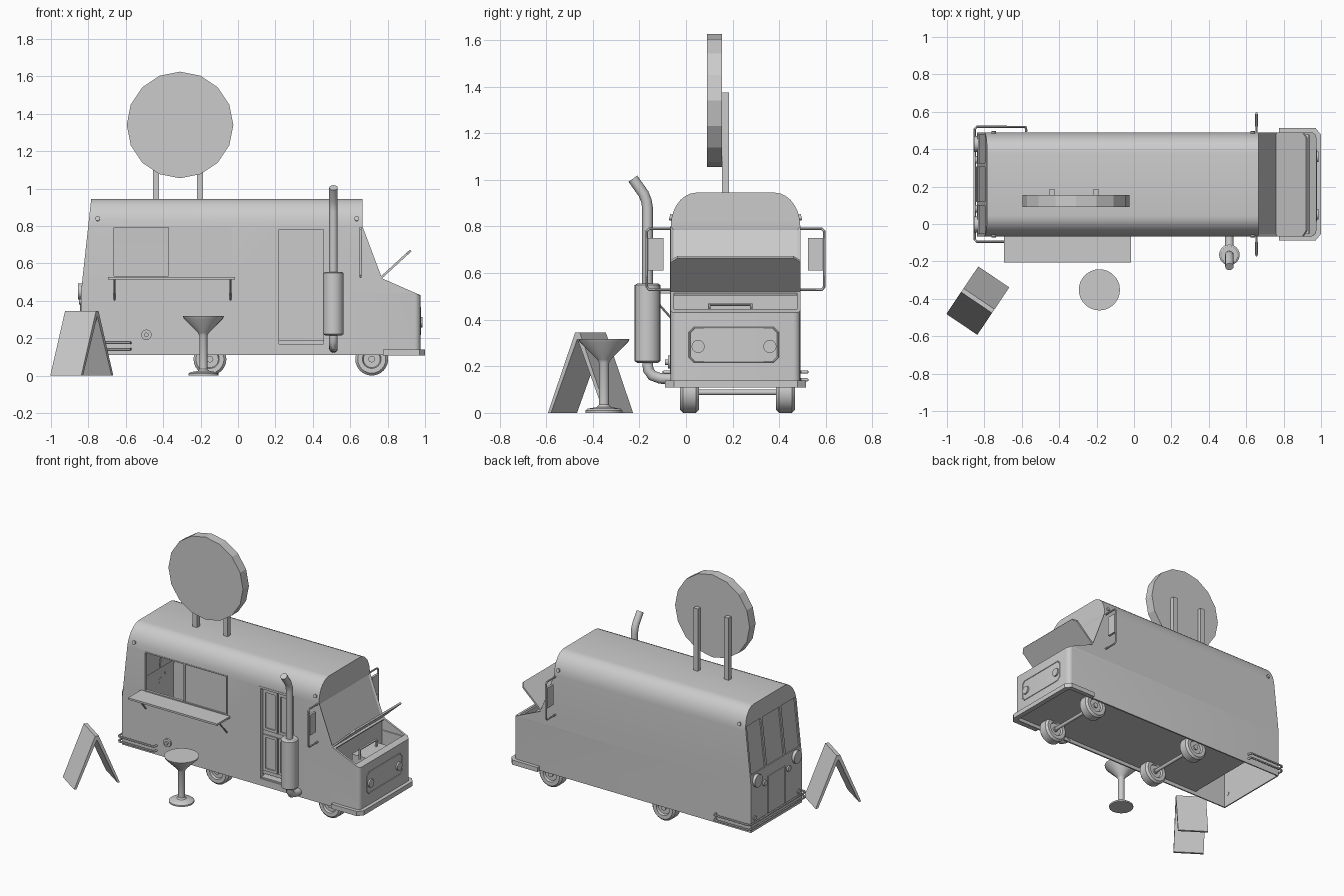
import bpy, bmesh, math
from mathutils import Matrix, Vector

if "Cube" in bpy.data.objects:
    bpy.data.objects.remove(bpy.data.objects["Cube"])

CY, HW = 0.2125, 0.278      # truck centre line and half width


def finish(name, bm):
    me = bpy.data.meshes.new(name)
    bmesh.ops.recalc_face_normals(bm, faces=bm.faces)
    bm.to_mesh(me)
    bm.free()
    ob = bpy.data.objects.new(name, me)
    bpy.context.collection.objects.link(ob)
    return ob


def box(name, lo, hi, tilt=0.0):
    bm = bmesh.new()
    lo, hi = Vector(lo), Vector(hi)
    m = (Matrix.Translation((lo + hi) / 2) @ Matrix.Rotation(tilt, 4, 'Y')
         @ Matrix.Diagonal((*(hi - lo), 1)))
    bmesh.ops.create_cube(bm, size=1, matrix=m)
    return finish(name, bm)


def cyl(name, p0, p1, r, n=20):
    p0, p1 = Vector(p0), Vector(p1)
    bm = bmesh.new()
    m = Matrix.Translation((p0 + p1) / 2) @ (p1 - p0).to_track_quat('Z', 'Y').to_matrix().to_4x4()
    bmesh.ops.create_cone(bm, cap_ends=True, segments=n, radius1=r, radius2=r,
                          depth=(p1 - p0).length, matrix=m)
    return finish(name, bm)


def lathe(name, prof, loc, n=24, axis='Z'):
    bm = bmesh.new()
    m = Matrix.Translation(loc)
    if axis == 'Y':
        m = m @ Matrix.Rotation(math.pi / 2, 4, 'X')
    rings = [[bm.verts.new(m @ Vector((r * math.cos(a), r * math.sin(a), z)))
              for a in (2 * math.pi * k / n for k in range(n))] for r, z in prof]
    for a, b in zip(rings, rings[1:]):
        for k in range(n):
            bm.faces.new((a[k], a[(k + 1) % n], b[(k + 1) % n], b[k]))
    bm.faces.new(rings[0])
    bm.faces.new(rings[-1])
    return finish(name, bm)


def prism(name, pts, depth, origin, u, v):
    u, v, o = Vector(u).normalized(), Vector(v).normalized(), Vector(origin)
    w = u.cross(v) * depth
    bm = bmesh.new()
    f = bm.faces.new([bm.verts.new(o + u * a + v * b) for a, b in pts])
    ext = bmesh.ops.extrude_face_region(bm, geom=[f], use_keep_orig=True)
    bmesh.ops.translate(bm, vec=w, verts=[g for g in ext['geom'] if isinstance(g, bmesh.types.BMVert)])
    return finish(name, bm)


def tube(name, pts, r, cyclic=False, res=3):
    cu = bpy.data.curves.new(name, 'CURVE')
    cu.dimensions = '3D'
    cu.bevel_depth, cu.bevel_resolution, cu.use_fill_caps = r, res, True
    sp = cu.splines.new('POLY')
    sp.points.add(len(pts) - 1)
    for p, q in zip(sp.points, pts):
        p.co = (*q, 1)
    sp.use_cyclic_u = cyclic
    ob = bpy.data.objects.new(name, cu)
    bpy.context.collection.objects.link(ob)
    bpy.ops.object.select_all(action='DESELECT')
    bpy.context.view_layer.objects.active = ob
    ob.select_set(True)
    bpy.ops.object.convert(target='MESH')


def frame(name, x0, x1, z0, z1, y0, y1, t):
    for tag, a, b, c, d in (('left', x0, x0 + t, z0, z1), ('right', x1 - t, x1, z0, z1),
                            ('bottom', x0 + t, x1 - t, z0, z0 + t), ('top', x0 + t, x1 - t, z1 - t, z1)):
        box(name + '_' + tag, (a, y0, c), (b, y1, d))


# body shell: half section (half width, rear x, front x, height)
def rear_x(z):
    return -0.84 + max(0, z - 0.44) * 0.055 / 0.505


sec = [(HW, 0.11, 0.975), (HW, 0.43, 0.975), (HW, 0.44, 0.952), (HW, 0.52, 0.77), (HW, 0.8, 0.665)]
for k in range(1, 8):
    a = math.pi / 2 * k / 7
    sec.append((HW - 0.11 + 0.11 * math.cos(a), 0.8 + 0.145 * math.sin(a), 0.665))
bm = bmesh.new()
rows = [[bm.verts.new((x, CY + s * h, z)) for s in (-1, 1) for x in (rear_x(z), xf)] for h, z, xf in sec]
hood = shield = None
for i, (p, q) in enumerate(zip(rows, rows[1:])):
    for a, b in ((0, 1), (1, 3), (3, 2), (2, 0)):
        f = bm.faces.new((p[a], p[b], q[b], q[a]))
        if (a, b) == (1, 3):
            hood = f if i == 2 else hood
            shield = f if i == 3 else shield
t = rows[-1]
bm.faces.new((t[0], t[1], t[3], t[2]))
bmesh.ops.recalc_face_normals(bm, faces=bm.faces)
bmesh.ops.inset_individual(bm, faces=[shield], thickness=0.018, depth=-0.008)
bmesh.ops.inset_individual(bm, faces=[hood], thickness=0.02)
bmesh.ops.delete(bm, geom=[hood], context='FACES')
edges = [e for e in bm.edges if abs(abs(e.verts[0].co.y - CY) - HW) < 1e-4
         and abs(e.verts[0].co.y - e.verts[1].co.y) < 1e-4
         and all(v.co.z < 0.435 for v in e.verts) and all(v.co.x > 0.9 for v in e.verts)]
bmesh.ops.bevel(bm, geom=edges, offset=0.03, segments=4, profile=0.5, affect='EDGES')
body = finish('truck_body', bm)
body.modifiers.new('wall', 'SOLIDIFY').thickness = 0.012

# openings: service window, door, three tilted rear windows
tilt = math.atan(0.055 / 0.505)
rear = [(-0.05, 0.1), (0.12, 0.305), (0.325, 0.475)]
cut = [box('window_cutter', (-0.67, -0.15, 0.525), (-0.035, 0.0, 0.8)),
       box('door_cutter', (0.205, -0.15, 0.145), (0.47, 0.0, 0.795))]
cut += [box('rear_cutter', (-0.865, a, 0.5), (-0.765, b, 0.83), tilt) for a, b in rear]
for c in cut:
    c.hide_render = True
    m = body.modifiers.new('cut', 'BOOLEAN')
    m.operation, m.solver, m.object = 'DIFFERENCE', 'EXACT', c
bpy.context.view_layer.objects.active = body
body.select_set(True)
for m in list(body.modifiers):
    bpy.ops.object.modifier_apply(modifier=m.name)
for c in cut:
    bpy.data.objects.remove(c)

for a, b in rear:
    box('rear_window_glass', (-0.807, a - 0.005, 0.495), (-0.801, b + 0.005, 0.835), tilt)

# floor, firewall and engine bay
box('floor', (-0.58, CY - HW + 0.01, 0.135), (0.96, CY + HW - 0.01, 0.145))
box('firewall', (0.755, CY - HW + 0.01, 0.14), (0.765, CY + HW - 0.01, 0.52))
box('engine', (0.80, 0.1, 0.14), (0.92, 0.33, 0.42))
tube('engine_pipe', [(0.86, 0.1, 0.4), (0.86, 0.1, 0.465), (0.86, 0.28, 0.465), (0.86, 0.28, 0.4)], 0.008)

# open hood lid
lid = [(0, -HW), (0.19, -HW), (0.217, -HW + 0.03), (0.217, HW - 0.03), (0.19, HW), (0, HW)]
prism('hood_lid', lid, 0.012, (0.768, CY, 0.518), (0.16, 0, 0.147), (0, 1, 0))

# front bumper, grille outline and headlights
out = [(0.775, -0.302), (0.97, -0.302), (1.0, -0.265), (1.0, 0.265), (0.97, 0.302), (0.775, 0.302)]
inn = [(0.775, 0.27), (0.95, 0.27), (0.965, 0.25), (0.965, -0.25), (0.95, -0.27), (0.775, -0.27)]
prism('front_bumper', out + inn, 0.032, (0, CY, 0.108), (1, 0, 0), (0, 1, 0))
gr = [(0.035, 0.22), (0.375, 0.22), (0.395, 0.24), (0.395, 0.345), (0.375, 0.365),
      (0.035, 0.365), (0.015, 0.345), (0.015, 0.24)]
tube('grille_trim', [(0.975, y, z) for y, z in gr], 0.004, True)
for y in (0.052, 0.36):
    cyl('headlight', (0.96, y, 0.285), (0.986, y, 0.285), 0.028)

# service window frame, sliding pane, counter and brackets
frame('window_frame', -0.67, -0.035, 0.525, 0.8, -0.068, -0.05, 0.008)
box('window_post', (-0.372, -0.066, 0.53), (-0.36, -0.05, 0.795))
box('sliding_pane', (-0.365, -0.06, 0.53), (-0.04, -0.055, 0.795))
box('counter', (-0.695, -0.207, 0.513), (-0.015, -0.06, 0.526))
for x in (-0.66, -0.04):
    tube('counter_bracket', [(x, -0.062, 0.405), (x, -0.16, 0.515)], 0.005)

# entry door in its recess
frame('door_frame', 0.205, 0.47, 0.145, 0.795, -0.068, -0.03, 0.014)
box('door_slab', (0.215, -0.04, 0.185), (0.46, -0.032, 0.785))
for x in (0.225, 0.342):
    for z0, z1 in ((0.21, 0.46), (0.49, 0.77)):
        frame('door_panel', x, x + 0.108, z0, z1, -0.048, -0.038, 0.018)
box('door_step', (0.215, -0.06, 0.15), (0.46, 0.05, 0.168))

# fuel cap and marker lights
cyl('fuel_cap', (-0.49, -0.06, 0.218), (-0.49, -0.078, 0.218), 0.028)
cyl('fuel_cap_knob', (-0.49, -0.07, 0.218), (-0.49, -0.09, 0.218), 0.012, 12)
for s in (-1, 1):
    for x in (-0.75, 0.635):
        cyl('marker_light', (x, CY + s * 0.26, 0.835), (x, CY + s * 0.283, 0.84), 0.013, 12)
    # tail lights
    cyl('tail_light', (-0.83, CY + s * 0.215, 0.45), (-0.856, CY + s * 0.215, 0.45), 0.043)
    cyl('reverse_light', (-0.83, CY + s * 0.13, 0.4), (-0.85, CY + s * 0.13, 0.4), 0.02, 16)
    cyl('low_reflector', (-0.83, CY + s * 0.24, 0.2), (-0.846, CY + s * 0.24, 0.2), 0.015, 12)
    # wing mirrors
    w = [(0.655, CY + s * d, z) for d, z in ((0.27, 0.79), (0.37, 0.79), (0.38, 0.78),
                                             (0.38, 0.54), (0.37, 0.528), (0.27, 0.528))]
    tube('mirror_bracket', w, 0.006)
    y0, y1 = sorted((CY + s * 0.31, CY + s * 0.376))
    box('mirror', (0.648, y0, 0.61), (0.664, y1, 0.75))
tube('rear_door_outline', [(-0.84, y, z) for y, z in ((0.12, 0.16), (0.12, 0.43), (0.305, 0.43), (0.305, 0.16))],
     0.004, True)

# rear tube bumper
for z in (0.142, 0.175):
    tube('rear_bumper_tube', [(-0.575, CY - 0.28, z), (-0.58, CY - 0.307, z), (-0.84, CY - 0.307, z),
                              (-0.852, CY - 0.295, z), (-0.852, CY + 0.295, z), (-0.84, CY + 0.307, z),
                              (-0.58, CY + 0.307, z), (-0.575, CY + 0.28, z)], 0.007)

# wheels
tyre = [(0.025, -0.025), (0.045, -0.025), (0.05, -0.04), (0.075, -0.041), (0.088, -0.028),
        (0.088, 0.028), (0.075, 0.041), (0.05, 0.04), (0.045, 0.025), (0.025, 0.025)]
for x in (-0.15, 0.715):
    for y in (0.015, 0.427):
        lathe('wheel', tyre, (x, y, 0.088), 24, 'Y')
        cyl('wheel_hub', (x, y - 0.035, 0.088), (x, y + 0.035, 0.088), 0.018, 12)
    cyl('axle', (x, 0.03, 0.088), (x, 0.41, 0.088), 0.012, 12)

# exhaust stack
X, Y = 0.51, -0.165
lathe('muffler', [(0.045, 0.215), (0.055, 0.222), (0.055, 0.548), (0.045, 0.555)], (X, Y, 0))
tube('exhaust_pipe', [(X, -0.05, 0.145), (X, -0.11, 0.148), (X, -0.145, 0.16), (X, -0.162, 0.185), (X, Y, 0.22),
                      (X, Y, 0.88), (X, -0.17, 0.91), (X, -0.182, 0.94), (X, -0.228, 1.005)], 0.023, False, 4)

# round roof sign on two posts
lathe('roof_sign', [(0.285, -0.0325), (0.285, 0.0325)], (-0.31, 0.1225, 1.34), 16, 'Y')
for x in (-0.455, -0.22):
    box('sign_post', (x, 0.155, 0.93), (x + 0.033, 0.185, 1.375))

# standing table
lathe('standing_table', [(0.08, 0), (0.08, 0.01), (0.07, 0.018), (0.03, 0.025), (0.022, 0.035), (0.022, 0.215),
                         (0.03, 0.23), (0.105, 0.305), (0.11, 0.318)], (-0.185, -0.352, 0), 28)

# folding pavement board
vee = [(-0.153, 0), (-0.137, 0), (0, 0.318), (0.137, 0), (0.153, 0), (0.012, 0.345), (-0.012, 0.345)]
prism('pavement_board', vee, 0.2, (-0.835 - 0.083, -0.41 + 0.056, 0), (0.56, 0.83, 0), (0, 0, 1))

# smooth round parts, keep edges sharp
bpy.ops.object.select_all(action='DESELECT')
for ob in bpy.data.objects:
    if ob.type == 'MESH' and ob.name != 'roof_sign':
        ob.select_set(True)
        bpy.context.view_layer.objects.active = ob
bpy.ops.object.shade_smooth_by_angle(angle=math.radians(32))
